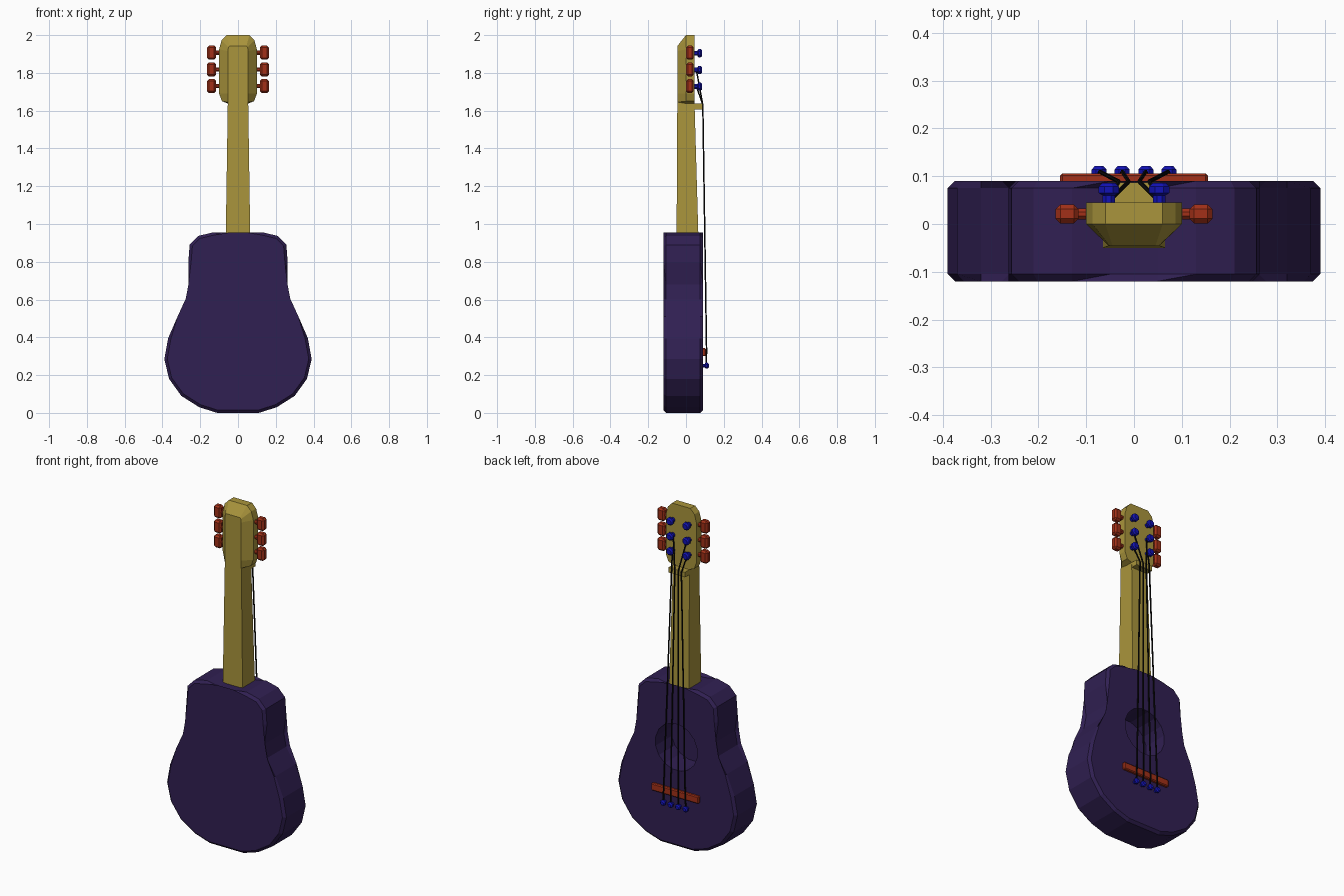
import bpy, bmesh, math
from mathutils import Vector, Matrix

if "Cube" in bpy.data.objects:
    bpy.data.objects.remove(bpy.data.objects["Cube"])


def material(name, rgb):
    m = bpy.data.materials.new(name)
    m.diffuse_color = (*rgb, 1)
    m.use_nodes = True
    m.node_tree.nodes["Principled BSDF"].inputs["Base Color"].default_value = m.diffuse_color
    return m


PURPLE = material("body_purple", (0.030, 0.014, 0.085))
YELLOW = material("neck_yellow", (0.40, 0.30, 0.045))
RED = material("peg_red", (0.36, 0.03, 0.009))
BLUE = material("knob_blue", (0.006, 0.006, 0.46))
BLACK = material("string_black", (0.004, 0.004, 0.004))


def finish(bm, name, mat):
    bmesh.ops.recalc_face_normals(bm, faces=bm.faces)
    me = bpy.data.meshes.new(name)
    bm.to_mesh(me)
    bm.free()
    ob = bpy.data.objects.new(name, me)
    me.materials.append(mat)
    bpy.context.collection.objects.link(ob)
    return ob


def mirrored(half):
    # closed outline from its right half, listed bottom to top
    return half + [(-x, z) for x, z in reversed(half)]


def loft(rings):
    # rings of 3D points joined by quads and capped at both ends
    bm = bmesh.new()
    vs = [[bm.verts.new(p) for p in r] for r in rings]
    n = len(vs[0])
    for a, b in zip(vs, vs[1:]):
        for i in range(n):
            j = (i + 1) % n
            bm.faces.new((a[i], a[j], b[j], b[i]))
    bm.faces.new(vs[0])
    bm.faces.new(vs[-1])
    return bm


def box(name, lo, hi, mat, bevel=0):
    bm = bmesh.new()
    lo, hi = Vector(lo), Vector(hi)
    bmesh.ops.create_cube(bm, size=1, matrix=Matrix.Translation((lo + hi) / 2)
                          @ Matrix.Diagonal((*(hi - lo), 1)))
    if bevel:
        bmesh.ops.bevel(bm, geom=bm.edges[:], offset=bevel, segments=1, affect='EDGES')
    return finish(bm, name, mat)


def turned(name, origin, axis, profile, mat, sides=8):
    # profile of (radius, distance) turned round an axis
    q = Vector(axis).to_track_quat('Z', 'Y')
    rings = []
    for r, d in profile:
        rings.append([Vector(origin) + q @ Vector((
            r * math.cos(2 * math.pi * (k + 0.5) / sides),
            r * math.sin(2 * math.pi * (k + 0.5) / sides), d)) for k in range(sides)])
    return finish(loft(rings), name, mat)


# body with bevelled rims
outline = mirrored([(0.11, 0.0), (0.205, 0.03), (0.30, 0.09), (0.365, 0.18),
                    (0.39, 0.285), (0.37, 0.395), (0.32, 0.51), (0.262, 0.60),
                    (0.247, 0.68), (0.263, 0.80), (0.256, 0.89), (0.21, 0.937),
                    (0.13, 0.956), (0.05, 0.94)])
bm = loft([[(x, y, z) for x, z in outline] for y in (-0.12, 0.09)])
rims = [e for e in bm.edges if abs(e.verts[0].co.y - e.verts[1].co.y) < 1e-4]
bmesh.ops.bevel(bm, geom=rims, offset=0.015, segments=1, affect='EDGES')
body = finish(bm, "body", PURPLE)

# sound hole cut into the face
cutter = turned("sound_hole_cutter", (0, -0.06, 0.59), (0, 1, 0),
                [(0.138, 0), (0.138, 0.25)], PURPLE, 16)
mod = body.modifiers.new("sound_hole", 'BOOLEAN')
mod.operation = 'DIFFERENCE'
mod.solver = 'EXACT'
mod.object = cutter
bpy.context.view_layer.objects.active = body
bpy.ops.object.modifier_apply(modifier=mod.name)
bpy.data.objects.remove(cutter)

# tapered neck
finish(loft([[(-w, -b, z), (w, -b, z), (w, f, z), (-w, f, z)]
             for w, b, f, z in ((0.065, 0.05, 0.066, 0.92),
                                (0.054, 0.046, 0.045, 1.645))]), "neck", YELLOW)

# headstock: flat face, chamfered back
head = mirrored([(0.052, 1.637), (0.085, 1.65), (0.1, 1.69),
                 (0.1, 1.925), (0.087, 1.972), (0.06, 2.0)])
back = mirrored([(0.05, 1.637), (0.052, 1.645), (0.053, 1.69),
                 (0.053, 1.915), (0.051, 1.935), (0.045, 1.942)])
finish(loft([[(x, 0.045, z) for x, z in head],
             [(x, 0.0, z) for x, z in head],
             [(x, -0.046, z) for x, z in back]]), "headstock", YELLOW)

# nut and bridge
box("nut", (-0.054, 0.03, 1.607), (0.054, 0.087, 1.637), YELLOW)
box("bridge", (-0.155, 0.08, 0.30), (0.155, 0.106, 0.343), RED, 0.005)

# tuning pegs with their string posts
for s, side in ((-1, "left"), (1, "right")):
    for i, z in enumerate((1.73, 1.818, 1.907)):
        xs = sorted((s * 0.116, s * 0.164))
        box(f"tuning_peg_{side}_{i}", (xs[0], 0.001, z - 0.037),
            (xs[1], 0.041, z + 0.037), RED, 0.01)
        turned(f"peg_shaft_{side}_{i}", (s * 0.09, 0.021, z), (s, 0, 0),
               [(0.012, 0), (0.012, 0.03)], RED)
        turned(f"string_post_{side}_{i}", (s * 0.053, 0.04, z - 0.003), (0, 1, 0),
               [(0.014, 0), (0.014, 0.02), (0.023, 0.025), (0.023, 0.038),
                (0.015, 0.046)], BLUE)

# strings and the pins that hold them
for i, (xb, xn, xp, zp) in enumerate(((-0.073, -0.032, -0.05, 1.73),
                                      (-0.025, -0.011, -0.045, 1.815),
                                      (0.025, 0.011, 0.045, 1.815),
                                      (0.073, 0.032, 0.05, 1.73))):
    turned(f"string_pin_{i}", (xb, 0.08, 0.25), (0, 1, 0),
           [(0.010, 0), (0.010, 0.019), (0.017, 0.024), (0.017, 0.034),
            (0.010, 0.041)], BLUE)
    pts = [Vector(p) for p in ((xb, 0.106, 0.25), (xb * 0.97, 0.109, 0.32),
                               (xn, 0.089, 1.63), (xp, 0.055, zp))]
    rings = [[p + Vector((0.0045 * math.cos(k * math.pi / 3),
                          0.0045 * math.sin(k * math.pi / 3), 0)) for k in range(6)]
             for p in pts]
    finish(loft(rings), f"string_{i}", BLACK)
